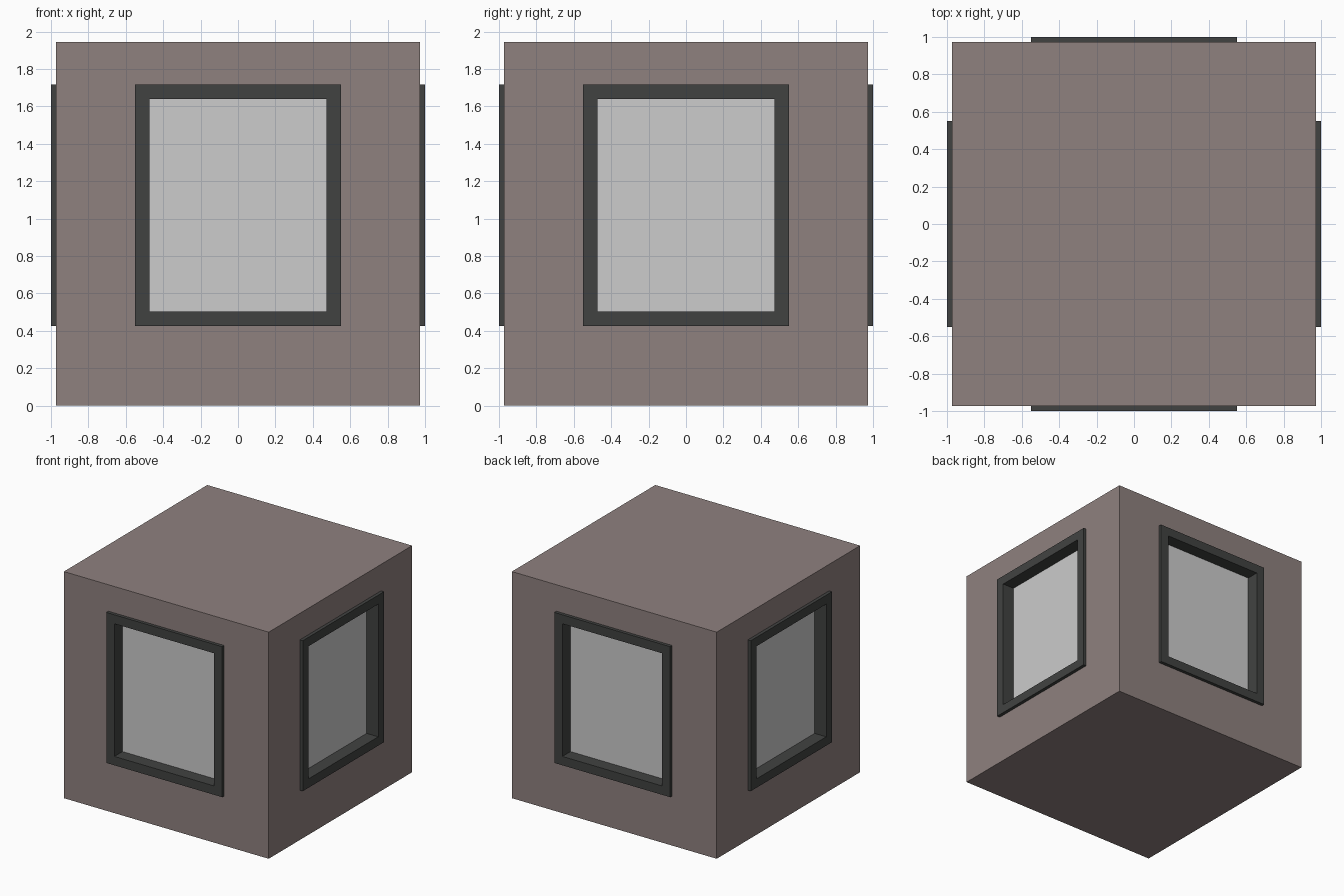
import bpy, bmesh, math
from mathutils import Matrix, Vector

if "Cube" in bpy.data.objects:
    bpy.data.objects.remove(bpy.data.objects["Cube"])

HALF = 0.972                # half width of the block
HEIGHT = 1.944
OUT_X, OUT_Z = 0.55, (0.426, 1.717)     # frame outer edge
IN_X, IN_Z = 0.473, (0.502, 1.64)       # frame inner edge
FRONT, PANE = 1.0, 0.89                 # distance of frame front and glass from the centre


def material(name, rgb):
    m = bpy.data.materials.new(name)
    m.diffuse_color = (*rgb, 1)
    m.use_nodes = True
    m.node_tree.nodes["Principled BSDF"].inputs["Base Color"].default_value = m.diffuse_color
    return m


wall_mat = material("brown_grey_wall", (0.275, 0.220, 0.212))
frame_mat = material("dark_frame", (0.053, 0.055, 0.053))
glass_mat = material("light_grey_glass", (0.604, 0.604, 0.604))


def box(name, lo, hi, mat, turn=0.0):
    """Box between two corners, turned about the vertical axis."""
    lo, hi = Vector(lo), Vector(hi)
    bm = bmesh.new()
    bmesh.ops.create_cube(bm, size=1)
    bmesh.ops.scale(bm, vec=hi - lo, verts=bm.verts)
    bmesh.ops.translate(bm, vec=(lo + hi) / 2, verts=bm.verts)
    bm.transform(Matrix.Rotation(turn, 4, 'Z'))
    mesh = bpy.data.meshes.new(name)
    bm.to_mesh(mesh)
    bm.free()
    mesh.materials.append(mat)
    ob = bpy.data.objects.new(name, mesh)
    bpy.context.collection.objects.link(ob)
    return ob


def cut(target, cutter):
    """Subtract the cutter, then remove it."""
    mod = target.modifiers.new("opening", 'BOOLEAN')
    mod.operation = 'DIFFERENCE'
    mod.solver = 'EXACT'
    mod.object = cutter
    bpy.context.view_layer.objects.active = target
    bpy.ops.object.modifier_apply(modifier=mod.name)
    bpy.data.objects.remove(cutter)


# Main block
body = box("block", (-HALF, -HALF, 0), (HALF, HALF, HEIGHT), wall_mat)

# One recessed window on each of the four sides
for i, side in enumerate(("front", "right", "back", "left")):
    turn = i * math.pi / 2
    # pocket in the wall, its edge hidden under the frame
    cut(body, box("pocket", (-0.54, -1.1, 0.436), (0.54, -PANE + 0.02, 1.707), wall_mat, turn))
    # frame ring
    frame = box(side + "_window_frame", (-OUT_X, -FRONT, OUT_Z[0]),
                (OUT_X, -PANE + 0.01, OUT_Z[1]), frame_mat, turn)
    cut(frame, box("hole", (-IN_X, -1.2, IN_Z[0]), (IN_X, -0.7, IN_Z[1]), frame_mat, turn))
    # glass
    box(side + "_window_glass", (-IN_X - 0.02, -PANE, IN_Z[0] - 0.02),
        (IN_X + 0.02, -PANE + 0.008, IN_Z[1] + 0.02), glass_mat, turn)
